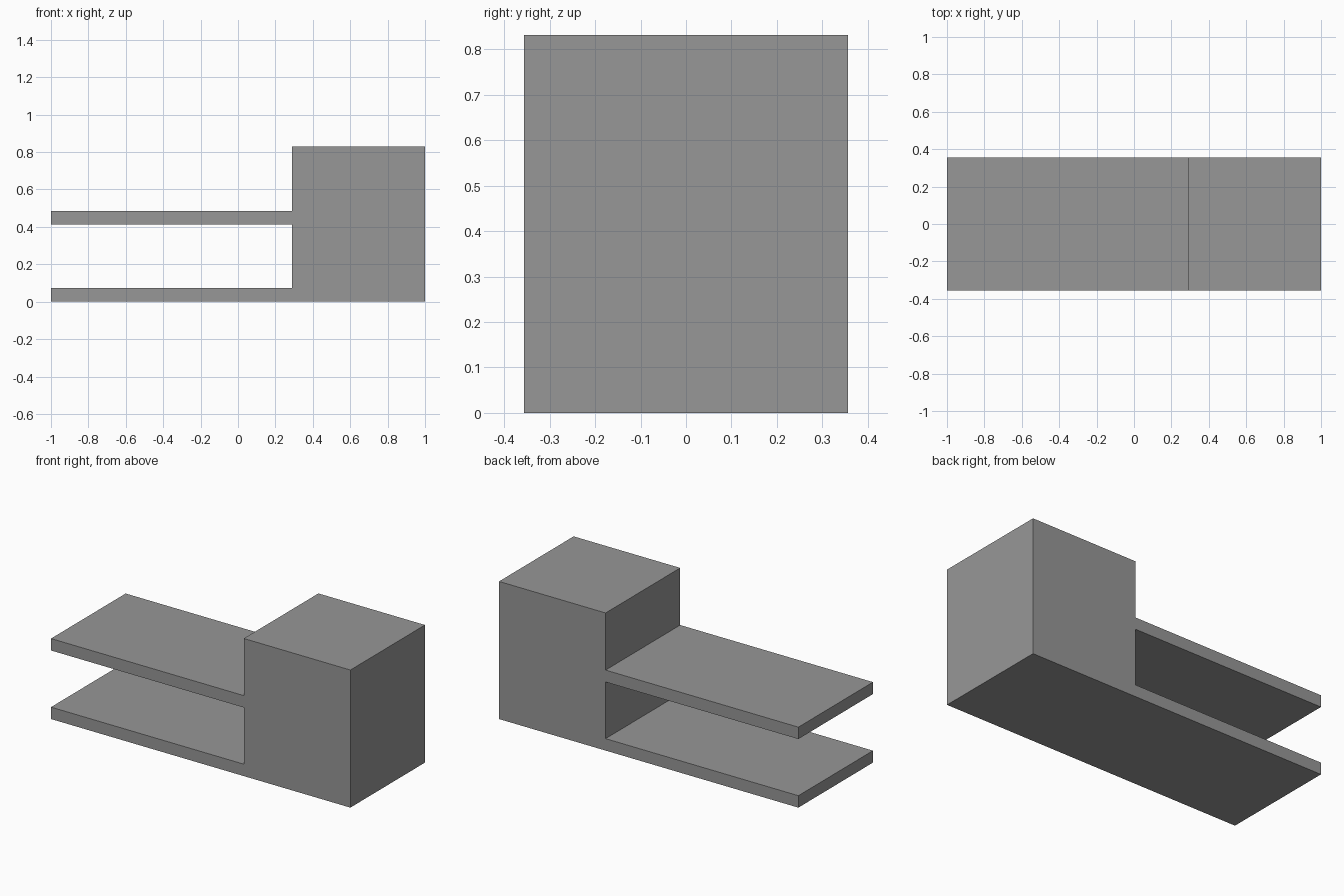
import bpy
import bmesh
from mathutils import Vector

default_cube = bpy.data.objects.get("Cube")
if default_cube:
    bpy.data.objects.remove(default_cube, do_unlink=True)

# Single grey finish
grey = bpy.data.materials.new("mid_grey")
grey.use_nodes = True
colour = (0.31, 0.31, 0.31, 1)
grey.diffuse_color = colour
grey.node_tree.nodes["Principled BSDF"].inputs["Base Color"].default_value = colour

HALF_DEPTH = 0.356
BLOCK_X = 0.288
HEIGHT = 0.831
SHELF_THICKNESS = 0.072


def box(name, x0, x1, z0, z1):
    """Full-depth box between two x and two z limits."""
    low = Vector((x0, -HALF_DEPTH, z0))
    high = Vector((x1, HALF_DEPTH, z1))
    bm = bmesh.new()
    bmesh.ops.create_cube(bm, size=1)
    for v in bm.verts:
        v.co = (low + high) / 2 + v.co * (high - low)
    mesh = bpy.data.meshes.new(name)
    bm.to_mesh(mesh)
    bm.free()
    mesh.materials.append(grey)
    obj = bpy.data.objects.new(name, mesh)
    bpy.context.collection.objects.link(obj)
    return obj


# Tall block at the left end
box("end_block", BLOCK_X, 1, 0, HEIGHT)

# Two shelves reaching out from the block
for name, z in (("lower_shelf", 0), ("upper_shelf", 0.414)):
    box(name, -1, BLOCK_X, z, z + SHELF_THICKNESS)
